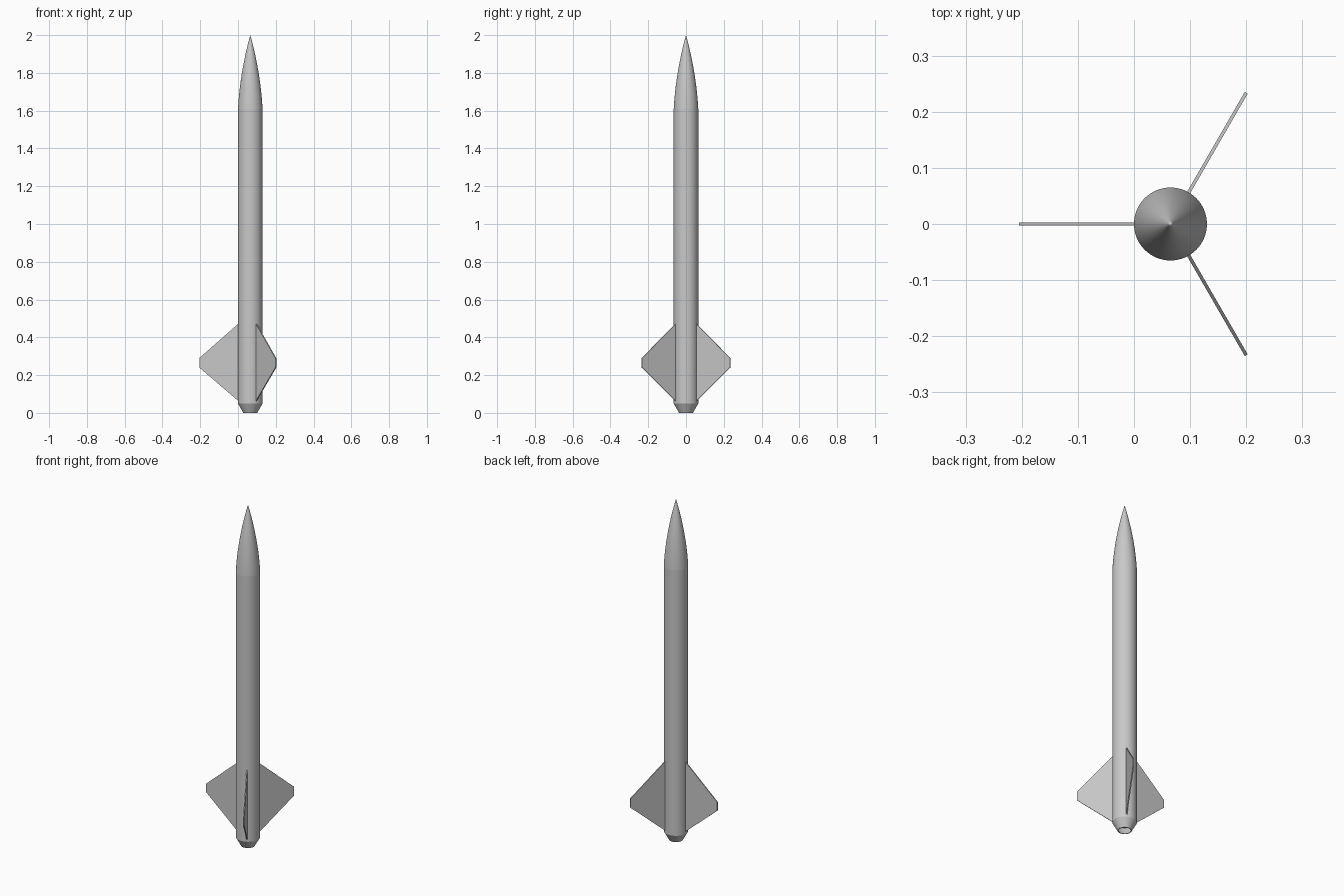
import bpy, bmesh
from math import cos, sin, pi, radians
from mathutils import Matrix

if "Cube" in bpy.data.objects:
    bpy.data.objects.remove(bpy.data.objects["Cube"], do_unlink=True)

AXIS_X = 0.065      # the rocket axis is offset so that the whole model is centred
RADIUS = 0.065
SEGMENTS = 64

grey = bpy.data.materials.new("light_grey")
grey.use_nodes = True
grey.diffuse_color = (0.58, 0.58, 0.58, 1)
grey.node_tree.nodes["Principled BSDF"].inputs["Base Color"].default_value = (0.58, 0.58, 0.58, 1)


def add_object(name, bm, smooth):
    bmesh.ops.remove_doubles(bm, verts=bm.verts, dist=1e-5)
    bmesh.ops.recalc_face_normals(bm, faces=bm.faces)
    mesh = bpy.data.meshes.new(name)
    bm.to_mesh(mesh)
    bm.free()
    mesh.materials.append(grey)
    obj = bpy.data.objects.new(name, mesh)
    bpy.context.collection.objects.link(obj)
    obj.location.x = AXIS_X
    if smooth:
        bpy.ops.object.select_all(action='DESELECT')
        obj.select_set(True)
        bpy.context.view_layer.objects.active = obj
        bpy.ops.object.shade_smooth_by_angle(angle=radians(30))
    return obj


def lathe(name, profile):
    """Revolve (radius, height) points around the rocket axis."""
    bm = bmesh.new()
    verts = [bm.verts.new((r, 0, z)) for r, z in profile]
    edges = [bm.edges.new(pair) for pair in zip(verts, verts[1:])]
    bmesh.ops.spin(bm, geom=verts + edges, cent=(0, 0, 0), axis=(0, 0, 1),
                   angle=2 * pi, steps=SEGMENTS)
    return add_object(name, bm, True)


# Pointed nose with a gently bulging side
NOSE_BASE, NOSE_TIP, BULGE = 1.61, 2.0, 0.8
nose = []
for i in range(25):
    t = i / 24
    r = RADIUS * (2 * t - BULGE * t * t) / (2 - BULGE)
    nose.append((r, NOSE_TIP - t * (NOSE_TIP - NOSE_BASE)))
lathe("nose_cone", nose)

# Straight tube, closed at the bottom by a bulkhead
lathe("body_tube", [(RADIUS, NOSE_BASE), (RADIUS, 0.05), (0, 0.05)])

# Hollow tapered tail
lathe("tail_cone", [(RADIUS, 0.05), (0.037, 0), (0.033, 0), (0.06, 0.05)])

# Three thin trapezoid fins
FIN_THICKNESS = 0.006
FIN_OUTLINE = [(0.06, 0.06), (0.27, 0.24), (0.27, 0.29), (0.06, 0.475)]
for name, angle in (("right_fin", 180), ("front_left_fin", -60), ("back_left_fin", 60)):
    bm = bmesh.new()
    face = bm.faces.new([bm.verts.new((r, -FIN_THICKNESS / 2, z)) for r, z in FIN_OUTLINE])
    side = bmesh.ops.extrude_face_region(bm, geom=[face])
    moved = [g for g in side["geom"] if isinstance(g, bmesh.types.BMVert)]
    bmesh.ops.translate(bm, verts=moved, vec=(0, FIN_THICKNESS, 0))
    bmesh.ops.transform(bm, matrix=Matrix.Rotation(radians(angle), 4, 'Z'), verts=bm.verts)
    add_object(name, bm, False)
